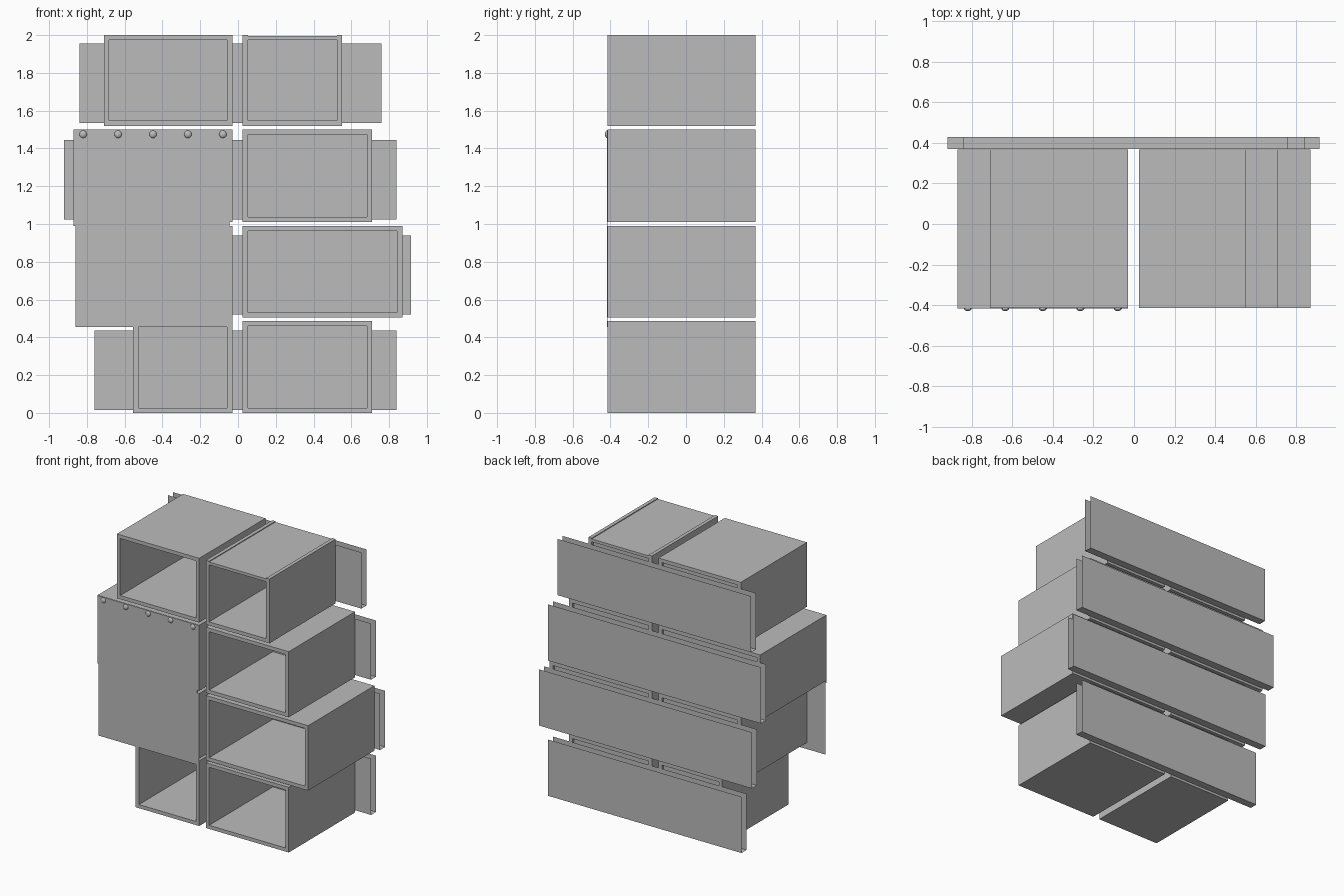
import bpy
import bmesh

cube = bpy.data.objects.get("Cube")
if cube:
    bpy.data.objects.remove(cube, do_unlink=True)

GREY = (0.5, 0.5, 0.5, 1.0)
grey = bpy.data.materials.new("plain grey")
grey.use_nodes = True
grey.diffuse_color = GREY
grey.node_tree.nodes["Principled BSDF"].inputs["Base Color"].default_value = GREY

FRONT, BACK, OUTER = -0.415, 0.367, 0.43
WALL = 0.027


def finish(name, bm):
    mesh = bpy.data.meshes.new(name)
    bm.to_mesh(mesh)
    bm.free()
    mesh.materials.append(grey)
    obj = bpy.data.objects.new(name, mesh)
    bpy.context.collection.objects.link(obj)
    return obj


def block(bm, low, high):
    verts = bmesh.ops.create_cube(bm, size=1)["verts"]
    for v in verts:
        v.co = [low[i] if v.co[i] < 0 else high[i] for i in range(3)]


def cubby(name, x0, x1, z0, z1, top_drop=0):
    """Open-fronted box with a recessed back board."""
    bm = bmesh.new()
    block(bm, (x0, FRONT, z0), (x0 + WALL, BACK, z1))
    block(bm, (x1 - WALL, FRONT, z0), (x1, BACK, z1))
    block(bm, (x0 + WALL, FRONT, z0), (x1 - WALL, BACK, z0 + WALL))
    block(bm, (x0 + WALL, FRONT, z1 - WALL), (x1 - WALL, BACK, z1 - top_drop))
    block(bm, (x0 + WALL, BACK - 0.03, z0 + WALL), (x1 - WALL, BACK - 0.02, z1 - WALL))
    bmesh.ops.remove_doubles(bm, verts=bm.verts, dist=0.0001)
    finish(name, bm)


def channel(name, x0, x1, z0, z1):
    """Folded sheet: front lip, floor and back face, open at top and ends."""
    bm = bmesh.new()
    y0 = BACK + 0.004
    profile = [(y0, z1), (y0, z0), (OUTER, z0), (OUTER, z1)]
    rows = [[bm.verts.new((x, y, z)) for y, z in profile] for x in (x0, x1)]
    for i in range(3):
        bm.faces.new((rows[0][i], rows[1][i], rows[1][i + 1], rows[0][i + 1]))
    bmesh.ops.reverse_faces(bm, faces=bm.faces)
    finish(name, bm)


# Rows from bottom to top: floor, top, outer right edge, outer left edge, rail ends
ROWS = [
    (0.0, 0.487, -0.555, 0.71, -0.76, 0.84),
    (0.505, 0.99, -0.71, 0.87, -0.845, 0.915),
    (1.01, 1.5, -0.87, 0.71, -0.92, 0.84),
    (1.52, 2.0, -0.71, 0.55, -0.84, 0.76),
]
for n, (z0, z1, right, left, rail0, rail1) in enumerate(ROWS, 1):
    cubby(f"right_box_{n}", right, -0.03, z0, z1)
    cubby(f"left_box_{n}", 0.025, left, z0, z1, 0.006 if n == 4 else 0)
    channel(f"back_rail_{n}", rail0, rail1, z0 + 0.015, z0 + 0.435)

# Hanging sheet over the right-hand boxes
bm = bmesh.new()
block(bm, (-0.86, FRONT - 0.003, 0.455), (-0.03, FRONT - 0.0005, 1.01 - 0.02))
block(bm, (-0.87, FRONT - 0.003, 0.99), (-0.045, FRONT - 0.0005, 1.01))
block(bm, (-0.87, FRONT - 0.003, 1.01), (-0.03, FRONT - 0.0005, 1.498))
finish("hanging_sheet", bm)

# Pins along the top of the sheet
for i in range(5):
    bm = bmesh.new()
    bmesh.ops.create_uvsphere(bm, u_segments=16, v_segments=10, radius=0.02)
    for v in bm.verts:
        v.co.y *= 0.6
    pin = finish(f"pin_{i + 1}", bm)
    pin.location = (-0.82 + i * 0.185, FRONT - 0.002, 1.475)
    for p in pin.data.polygons:
        p.use_smooth = True
